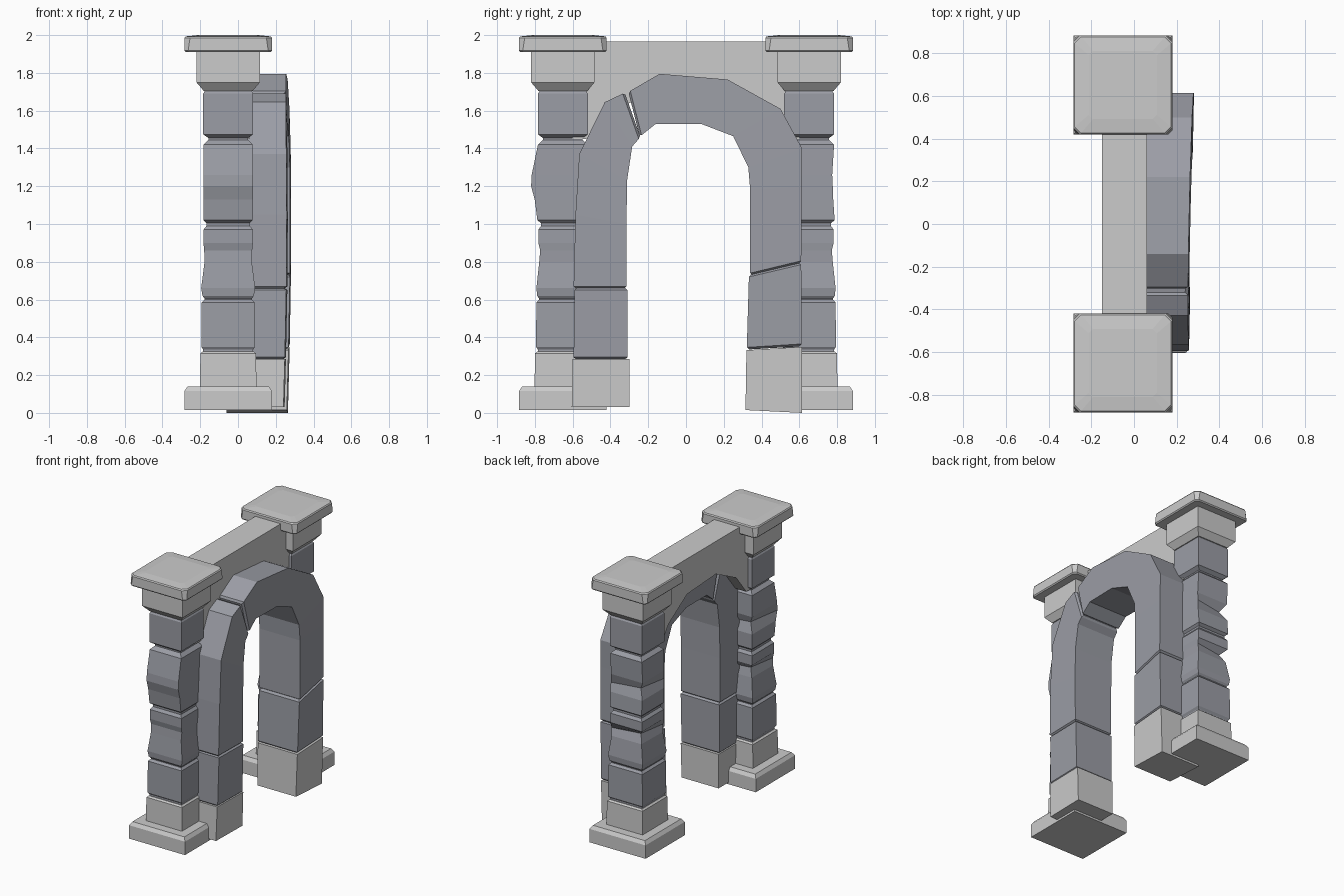
import bpy, bmesh, math
from mathutils import Vector

if "Cube" in bpy.data.objects:
    bpy.data.objects.remove(bpy.data.objects["Cube"])

CX, CY = -0.052, 0.652          # column axis (mirrored in y)

stone = bpy.data.materials.new("dark_stone")
stone.diffuse_color = (0.33, 0.34, 0.38, 1)
stone.use_nodes = True
stone.node_tree.nodes["Principled BSDF"].inputs["Base Color"].default_value = stone.diffuse_color


def loft(name, rings, mat=None):
    """Skin a list of equal-length point rings and cap both ends."""
    bm = bmesh.new()
    vs = [[bm.verts.new(p) for p in r] for r in rings]
    n = len(rings[0])
    for a, b in zip(vs, vs[1:]):
        for i in range(n):
            j = (i + 1) % n
            bm.faces.new((a[i], a[j], b[j], b[i]))
    bm.faces.new(vs[0])
    bm.faces.new(vs[-1])
    bmesh.ops.recalc_face_normals(bm, faces=bm.faces)
    me = bpy.data.meshes.new(name)
    bm.to_mesh(me)
    bm.free()
    ob = bpy.data.objects.new(name, me)
    bpy.context.collection.objects.link(ob)
    if mat:
        me.materials.append(mat)
    return ob


def square(z, h, s, out=None, chip=0.0):
    """Square ring on a column; out = outer half width, chip dents the rear corner."""
    o = h if out is None else out
    y = s * CY
    lo, hi = (h, o) if s > 0 else (o, h)
    return [(CX - h, y - lo, z), (CX + h, y - lo, z), (CX + h, y + hi, z),
            (CX - h + chip, y + hi - chip, z)]


def octagon(z, h, c, s):
    """Square ring with cut corners."""
    pts = [(-h, -h + c), (-h + c, -h), (h - c, -h), (h, -h + c),
           (h, h - c), (h - c, h), (-h + c, h), (-h, h - c)]
    return [(CX + x, s * CY + y, z) for x, y in pts]


# Columns
for s, side in ((-1, "left"), (1, "right")):
    loft(side + "_column_base", [square(z, h, s) for z, h in
         ((0.015, 0.232), (0.115, 0.232), (0.14, 0.215))])
    loft(side + "_column_plinth", [square(z, h, s) for z, h in
         ((0.13, 0.15), (0.315, 0.147), (0.325, 0.135))])
    bulge = 0.168 if s < 0 else 0.125
    # Shaft of four worn blocks with grooves between them
    shaft = [(0.32, .132), (0.335, .132), (0.35, .142), (0.585, .14), (0.6, .125),
             (0.605, .125), (0.62, .136), (0.66, .143, .14), (0.80, .125, .125, .005),
             (0.86, .127, .12, .035), (0.90, .131, .13, .0), (0.97, .131, .13),
             (0.99, .115), (1.005, .115), (1.02, .13, .135),
             (1.13, .131, (bulge + .13) / 2, .0), (1.20, .131, bulge, .04),
             (1.26, .131, bulge - .003, .0), (1.42, .13, .132), (1.445, .105),
             (1.455, .105), (1.475, .132), (1.69, .132), (1.71, .12)]
    loft(side + "_column_shaft", [square(r[0], r[1], s, *r[2:]) for r in shaft], stone)
    loft(side + "_column_capital", [square(z, h, s) for z, h in
         ((1.705, .13), (1.75, .168), (1.915, .168))])
    loft(side + "_column_cap", [octagon(z, h, c, s) for z, h, c in
         ((1.91, .225, .018), (1.918, .232, .02), (1.985, .232, .03),
          (1.993, .226, .03), (2.0, .16, .02))])

# Wall between the columns, cut to follow the arch
wall = [(-.6, 1.965), (-.6, 1.45), (-.5, 1.45), (-.38, 1.6), (-.14, 1.72),
        (.2, 1.70), (.42, 1.56), (.5, 1.45), (.6, 1.45), (.6, 1.965)]
loft("lintel_wall", [[(x, y, z) for y, z in wall] for x in (-0.15, 0.06)])


# Arch stones: each station is (outer y, outer z, inner y, inner z)
def arch_ring(o, i):
    def front(p):
        return 0.252 + 0.02 * p.x + 0.018 * math.sin(math.pi * p.y / 2)
    return [(-0.06, o.x, o.y), (front(o), o.x, o.y),
            (front(i), i.x, i.y), (-0.06, i.x, i.y)]


def groove(end, nxt):
    """Shrunken end ring that forms the joint between stones."""
    end, nxt = [Vector(p) for p in end], [Vector(p) for p in nxt]
    c, d = sum(end, Vector()) / 4, sum(nxt, Vector()) / 4
    step = (c - d).normalized() * 0.012
    return [c + (p - c) * 0.91 + step for p in end]


def arch_block(name, stations, worn=True):
    rings = [arch_ring(Vector(t[:2]), Vector(t[2:])) for t in stations]
    if worn:
        rings = [groove(rings[0], rings[1])] + rings + [groove(rings[-1], rings[-2])]
    loft(name, rings, stone if worn else None)


arch_block("left_pier_base", [(-.605, .03, -.30, .03), (-.60, .285, -.30, .285)], False)
arch_block("left_pier_stone", [(-.595, .295, -.31, .295), (-.59, .65, -.31, .65)])
arch_block("left_arch_stone", [(-.595, .67, -.315, .67), (-.585, 1.05, -.315, 1.0),
                               (-.565, 1.37, -.312, 1.23), (-.43, 1.645, -.285, 1.41),
                               (-.335, 1.69, -.25, 1.45)])
arch_block("crown_stone", [(-.295, 1.705, -.235, 1.47), (-.14, 1.795, -.16, 1.53),
                           (.22, 1.765, .08, 1.53), (.50, 1.61, .25, 1.465),
                           (.615, 1.40, .33, 1.30), (.612, 1.2, .34, 1.18),
                           (.61, .805, .34, .74)])
arch_block("right_pier_stone", [(.61, .785, .333, .72), (.612, .365, .322, .347)])
arch_block("right_pier_base", [(.615, .35, .32, .332), (.615, 0, .315, .015)], False)
